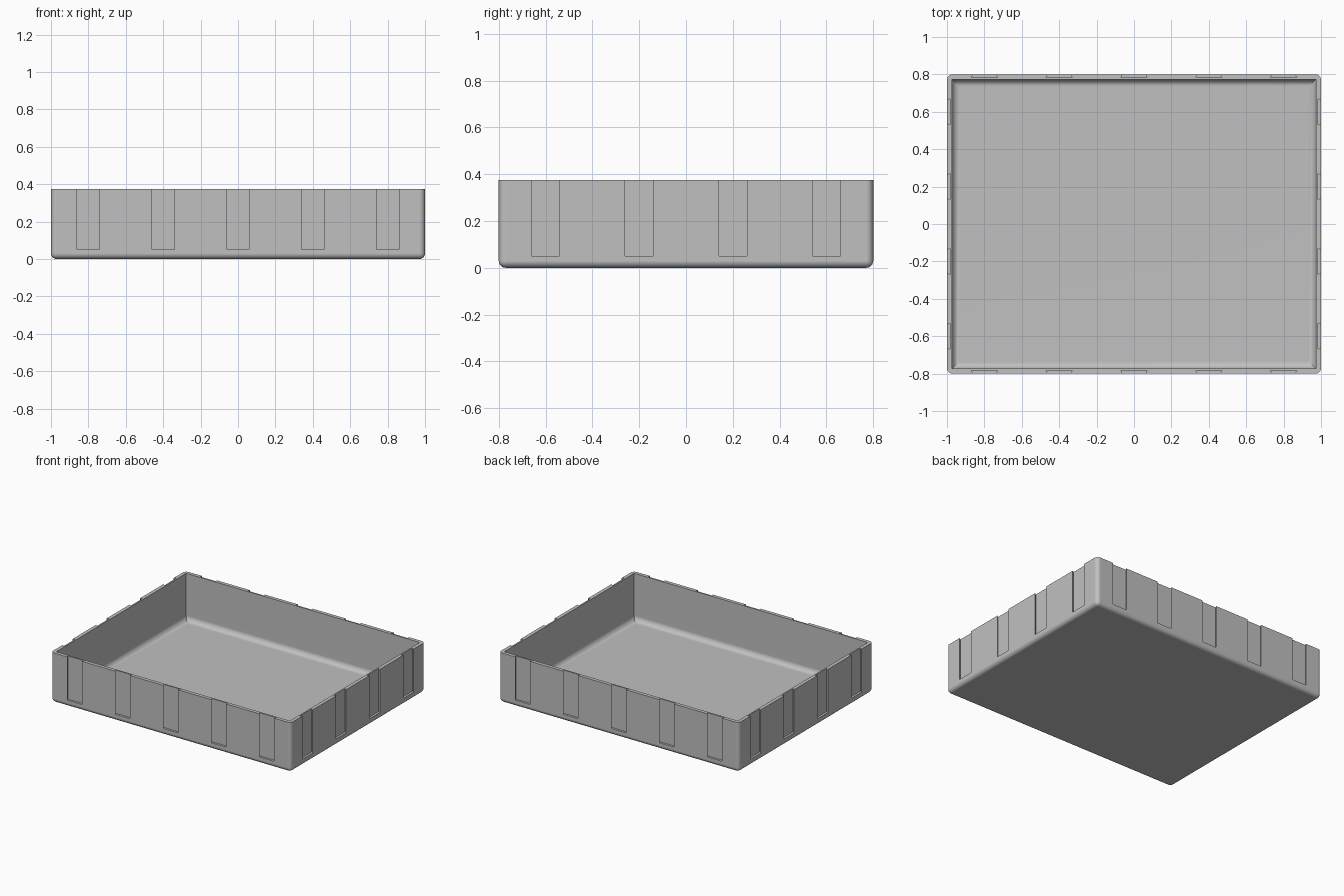
import bpy
import bmesh
import math
from mathutils import Matrix

old = bpy.data.objects.get("Cube")
if old:
    bpy.data.objects.remove(old, do_unlink=True)

HALF_X, HALF_Y, HEIGHT = 1.0, 0.8, 0.375
WALL, FLOOR = 0.027, 0.02
SLOT_MOUTH, SLOT_BACK, SLOT_DEPTH, SLOT_BASE = 0.06, 0.07, 0.016, 0.05
ABOVE = HEIGHT + 0.1


def box(bm, hx, hy, z0, z1):
    """Add a box centred on the z axis and return its vertices."""
    m = Matrix.Translation((0, 0, (z0 + z1) / 2)) @ Matrix.Diagonal((2 * hx, 2 * hy, z1 - z0, 1))
    return bmesh.ops.create_cube(bm, size=1, matrix=m)["verts"]


def round_edges(bm, radius, keep):
    edges = [e for e in bm.edges if keep(e)]
    bmesh.ops.bevel(bm, geom=edges, offset=radius, segments=6, profile=0.5, affect='EDGES')


def is_bottom(e):
    return all(v.co.z < HEIGHT / 2 for v in e.verts)


def is_top(e):
    return all(v.co.z > HEIGHT / 2 for v in e.verts)


def slot(bm, along, side_half, turn):
    """Dovetail prism cut into one wall, open at the top."""
    back, out = side_half - SLOT_DEPTH, side_half + 0.02
    flare = (SLOT_BACK - SLOT_MOUTH) / SLOT_DEPTH
    mouth = SLOT_MOUTH - flare * 0.02
    profile = [(along - SLOT_BACK, -back), (along - mouth, -out),
               (along + mouth, -out), (along + SLOT_BACK, -back)]
    rot = Matrix.Rotation(turn, 3, 'Z')
    face = bm.faces.new([bm.verts.new(rot @ Matrix.Translation((x, y, SLOT_BASE)).translation)
                         for x, y in profile])
    ext = bmesh.ops.extrude_face_region(bm, geom=[face], use_keep_orig=True)
    top = [g for g in ext["geom"] if isinstance(g, bmesh.types.BMVert)]
    bmesh.ops.translate(bm, verts=top, vec=(0, 0, ABOVE - SLOT_BASE))


def make_object(name, bm):
    bmesh.ops.recalc_face_normals(bm, faces=bm.faces[:])
    mesh = bpy.data.meshes.new(name)
    bm.to_mesh(mesh)
    bm.free()
    obj = bpy.data.objects.new(name, mesh)
    bpy.context.collection.objects.link(obj)
    return obj


# Material
grey = bpy.data.materials.new("light_grey")
grey.use_nodes = True
colour = (0.53, 0.53, 0.53, 1)
grey.diffuse_color = colour
grey.node_tree.nodes["Principled BSDF"].inputs["Base Color"].default_value = colour

# Outer shell: rounded corners and underside edge, flat rim
bm = bmesh.new()
box(bm, HALF_X, HALF_Y, 0, HEIGHT)
round_edges(bm, 0.03, lambda e: not is_top(e))
tray = make_object("tray", bm)
tray.data.materials.append(grey)

# Cavity with a rounded floor edge
bm = bmesh.new()
box(bm, HALF_X - WALL, HALF_Y - WALL, FLOOR, ABOVE)
round_edges(bm, 0.04, is_bottom)

# Dovetail slots: five on the long walls, four on the short walls
for turn in (0, math.pi):
    for i in range(5):
        slot(bm, (i - 2) * 0.4, HALF_Y, turn)
    for i in range(4):
        slot(bm, (i - 1.5) * 0.4, HALF_X, turn + math.pi / 2)
cutter = make_object("cavity_cutter", bm)
cutter.hide_render = True
cutter.data.materials.append(grey)

# Cut the shell, then drop the cutter
cut = tray.modifiers.new("cut", 'BOOLEAN')
cut.operation = 'DIFFERENCE'
cut.solver = 'EXACT'
cut.object = cutter
for o in bpy.context.selected_objects:
    o.select_set(False)
bpy.context.view_layer.objects.active = tray
tray.select_set(True)
bpy.ops.object.modifier_apply(modifier=cut.name)
bpy.data.objects.remove(cutter, do_unlink=True)

# Smooth fillets, flat walls
bpy.ops.object.shade_smooth_by_angle(angle=math.radians(30))
normals = tray.modifiers.new("flat_walls", 'WEIGHTED_NORMAL')
normals.keep_sharp = True
